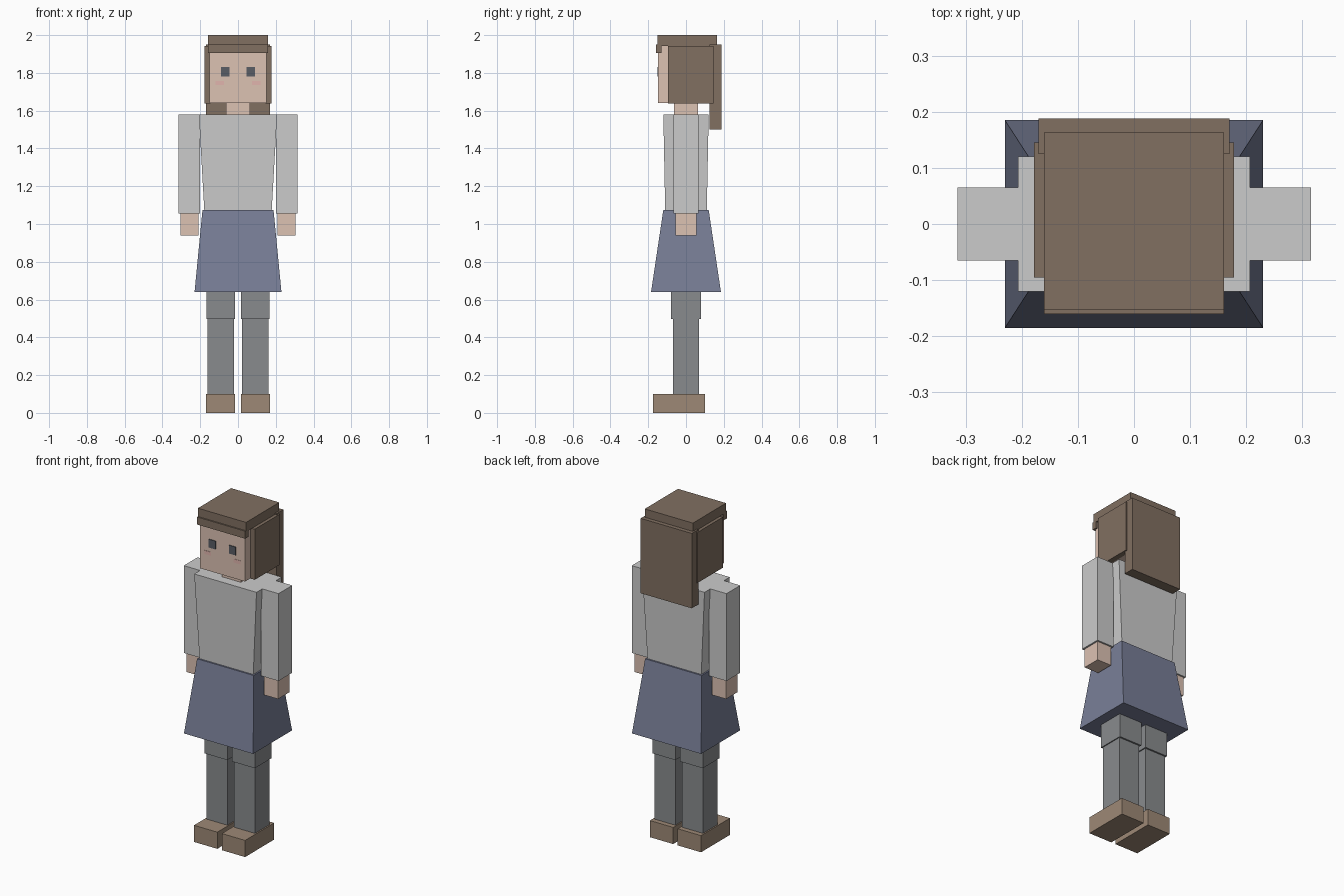
import bpy, bmesh

if "Cube" in bpy.data.objects:
    bpy.data.objects.remove(bpy.data.objects["Cube"])

def mat(name, rgb):
    m = bpy.data.materials.new(name)
    m.diffuse_color = (*rgb, 1)
    m.use_nodes = True
    m.node_tree.nodes["Principled BSDF"].inputs["Base Color"].default_value = m.diffuse_color
    return m

HAIR = mat("brown_hair", (0.22, 0.16, 0.12))
SKIN = mat("skin", (0.72, 0.54, 0.45))
BLUSH = mat("blush", (0.75, 0.46, 0.42))
NAVY = mat("navy", (0.19, 0.21, 0.31))
TIGHTS = mat("dark_grey", (0.25, 0.26, 0.27))
LEATHER = mat("leather", (0.34, 0.25, 0.18))
DARK = mat("eye_dark", (0.1, 0.11, 0.13))

def block(name, x, y, z, m=None, top=(1, 1)):
    """Box from (min, max) ranges; top scales the upper face about the box centre."""
    bm = bmesh.new()
    bmesh.ops.create_cube(bm, size=1)
    for v in bm.verts:
        sx, sy = top if v.co.z > 0 else (1, 1)
        v.co = ((x[0] + x[1]) / 2 + v.co.x * sx * (x[1] - x[0]),
                (y[0] + y[1]) / 2 + v.co.y * sy * (y[1] - y[0]),
                z[0] if v.co.z < 0 else z[1])
    me = bpy.data.meshes.new(name)
    bm.to_mesh(me)
    bm.free()
    if m:
        me.materials.append(m)
    ob = bpy.data.objects.new(name, me)
    bpy.context.collection.objects.link(ob)
    return ob

def pair(name, x, y, z, m=None):
    block("right_" + name, x, y, z, m)
    block("left_" + name, (-x[1], -x[0]), y, z, m)

# Head and face
block("head", (-0.15, 0.15), (-0.147, 0.145), (1.64, 1.95), SKIN)
block("neck", (-0.063, 0.063), (-0.063, 0.063), (1.57, 1.65), SKIN)
pair("eye", (0.045, 0.089), (-0.151, -0.14), (1.782, 1.832), DARK)
pair("cheek", (0.075, 0.12), (-0.149, -0.14), (1.735, 1.757), BLUSH)

# Hair
block("hair_cap", (-0.16, 0.16), (-0.152, 0.163), (1.943, 2.0), HAIR)
block("fringe", (-0.16, 0.16), (-0.16, -0.13), (1.905, 1.95), HAIR)
block("hair_back", (-0.17, 0.17), (0.125, 0.188), (1.5, 1.95), HAIR)
pair("hair_side", (0.146, 0.178), (-0.095, 0.145), (1.638, 1.942), HAIR)

# Jumper, arms and hands
block("jumper", (-0.178, 0.178), (-0.11, 0.11), (1.065, 1.58), None, (0.207 / 0.178, 0.12 / 0.11))
pair("sleeve", (0.2, 0.315), (-0.065, 0.065), (1.055, 1.58))
pair("hand", (0.21, 0.305), (-0.055, 0.055), (0.94, 1.06), SKIN)

# Skirt
block("skirt", (-0.23, 0.23), (-0.185, 0.185), (0.64, 1.075), NAVY, (0.188 / 0.23, 0.12 / 0.185))

# Legs and shoes
pair("thigh", (0.015, 0.168), (-0.08, 0.08), (0.497, 0.9), TIGHTS)
pair("shin", (0.022, 0.162), (-0.07, 0.07), (0.09, 0.5), TIGHTS)
pair("shoe", (0.015, 0.17), (-0.175, 0.1), (0.0, 0.1), LEATHER)
